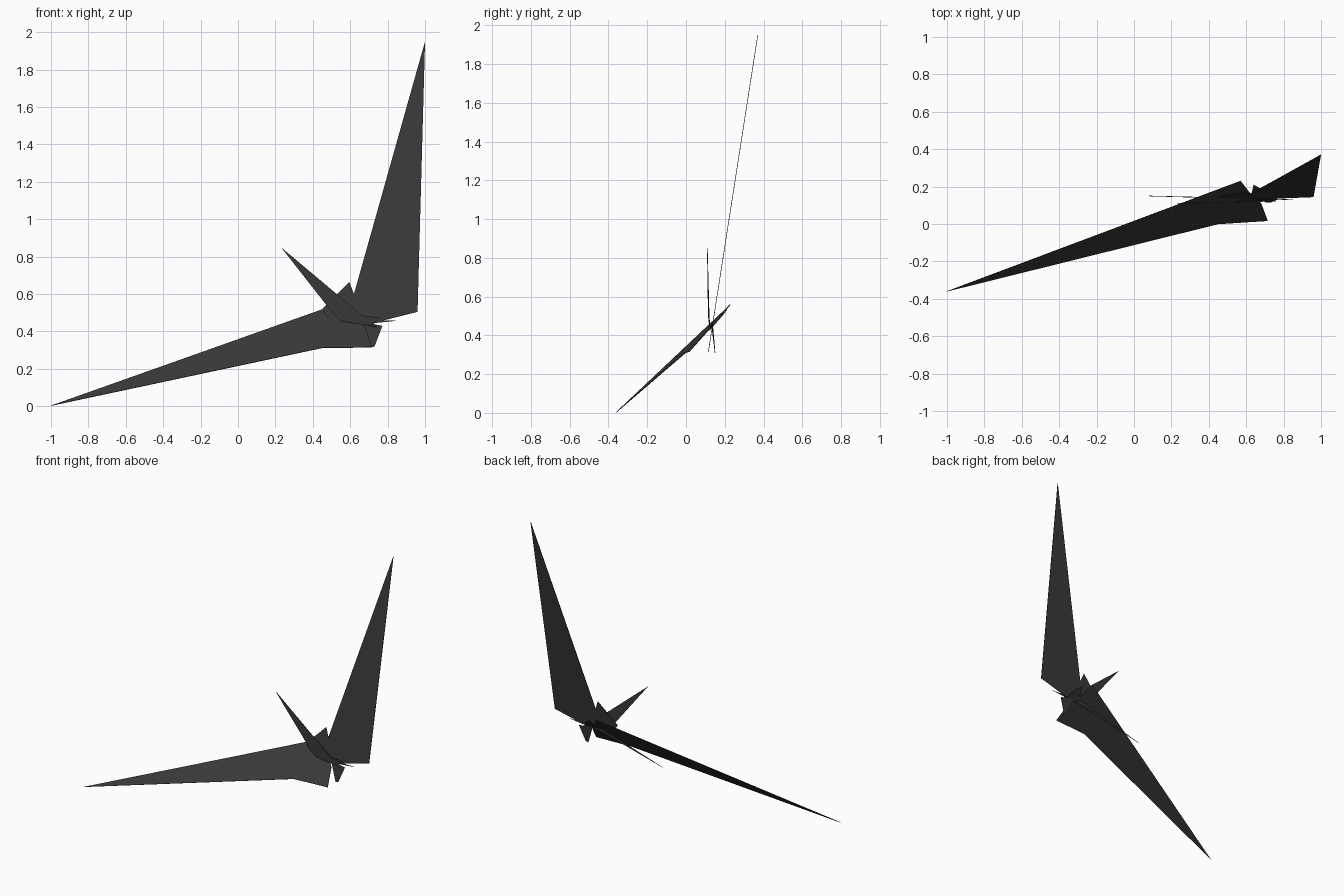
import bpy

# Dark paper shared by every folded sheet
paper = bpy.data.materials.new("dark_paper")
paper.diffuse_color = (0.04, 0.04, 0.04, 1)


def sheet(name, corners, thickness=0.003):
    """One flat piece of folded paper with a hair of thickness."""
    mesh = bpy.data.meshes.new(name)
    mesh.from_pydata(corners, [], [range(len(corners))])
    mesh.materials.append(paper)
    obj = bpy.data.objects.new(name, mesh)
    bpy.context.collection.objects.link(obj)
    solid = obj.modifiers.new("paper_thickness", "SOLIDIFY")
    solid.thickness = thickness
    solid.offset = 0
    return obj


def upright(points):
    """Place front-view (x, z) points on the steep plane of the raised wing."""
    return [(x, 0.145 + (z - 0.505) * 0.156, z) for x, z in points]


# Long lowered wing
sheet("lowered_wing", [(-1, -0.36, 0.003), (0.45, 0.0, 0.312), (0.715, 0.017, 0.315),
                       (0.68, 0.11, 0.42), (0.64, 0.14, 0.454), (0.57, 0.23, 0.56)])
sheet("lowered_wing_flap", [(0.62, 0.13, 0.445), (0.74, 0.12, 0.425),
                            (0.68, 0.185, 0.50), (0.64, 0.21, 0.53)])

# Tall raised wing, with the folds lying in its plane
sheet("raised_wing", upright([(1, 1.95), (0.62, 0.60), (0.60, 0.47),
                              (0.70, 0.44), (0.96, 0.505)]))
sheet("body_fold", upright([(0.45, 0.52), (0.49, 0.46), (0.66, 0.45), (0.62, 0.60), (0.595, 0.665)]))
sheet("lower_flap", upright([(0.66, 0.45), (0.71, 0.315), (0.73, 0.32), (0.772, 0.43)]))

# Pointed neck, standing almost parallel to the front
sheet("neck", [(0.23, 0.11, 0.85), (0.505, 0.115, 0.50), (0.55, 0.12, 0.455),
               (0.71, 0.125, 0.43), (0.76, 0.122, 0.475), (0.665, 0.12, 0.485)])

# Thin tail sliver, seen nearly edge-on
sheet("tail", [(0.08, 0.15, 0.31), (0.58, 0.135, 0.43), (0.85, 0.13, 0.457), (0.60, 0.137, 0.46)])
